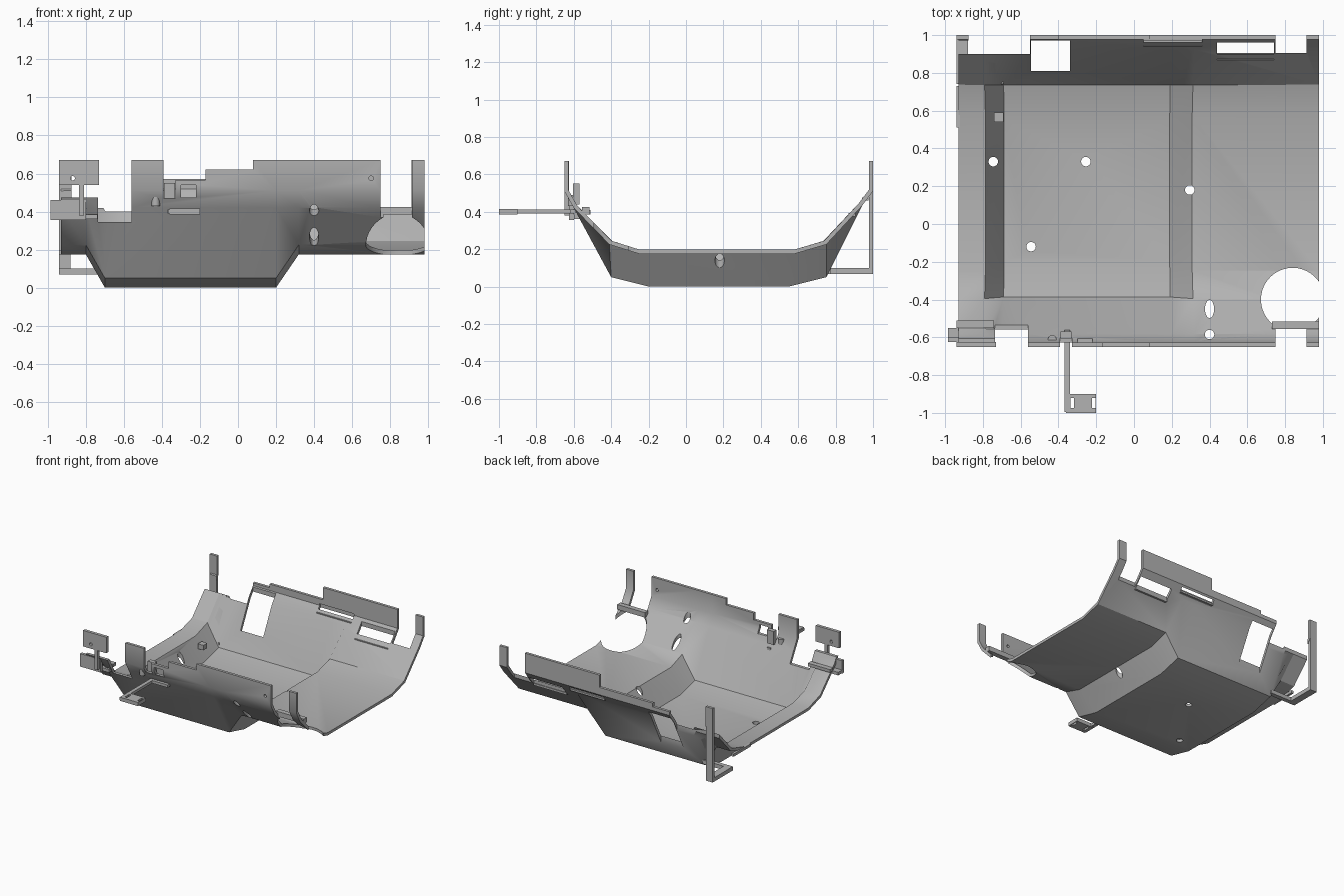
import bpy, bmesh, math
from mathutils import Matrix

cube = bpy.data.objects.get("Cube")
if cube:
    bpy.data.objects.remove(cube, do_unlink=True)

grey = bpy.data.materials.new("plain grey")
grey.use_nodes = True
COLOUR = (0.45, 0.45, 0.45, 1)
grey.diffuse_color = COLOUR
grey.node_tree.nodes["Principled BSDF"].inputs["Base Color"].default_value = COLOUR


def add_object(name, bm):
    mesh = bpy.data.meshes.new(name)
    bm.to_mesh(mesh)
    bm.free()
    mesh.materials.append(grey)
    obj = bpy.data.objects.new(name, mesh)
    bpy.context.collection.objects.link(obj)
    return obj


def box(name, x, y, z):
    bm = bmesh.new()
    size = Matrix.Diagonal((x[1] - x[0], y[1] - y[0], z[1] - z[0], 1))
    mid = Matrix.Translation([sum(r) / 2 for r in (x, y, z)])
    bmesh.ops.create_cube(bm, size=1, matrix=mid @ size)
    return add_object(name, bm)


def rod(name, centre, radius, depth, along_y=False, stretch=1):
    bm = bmesh.new()
    turn = Matrix.Rotation(math.pi / 2 if along_y else 0, 4, "X")
    mat = Matrix.Translation(centre) @ turn @ Matrix.Diagonal((1, stretch, 1, 1))
    bmesh.ops.create_cone(bm, cap_ends=True, segments=40, radius1=radius,
                          radius2=radius, depth=depth, matrix=mat)
    return add_object(name, bm)


def activate(obj):
    bpy.ops.object.select_all(action="DESELECT")
    obj.select_set(True)
    bpy.context.view_layer.objects.active = obj


def cut(obj, cutters):
    activate(obj)
    for c in cutters:
        c.hide_render = True
        m = obj.modifiers.new("cut", "BOOLEAN")
        m.operation, m.solver, m.object = "DIFFERENCE", "EXACT", c
        bpy.ops.object.modifier_apply(modifier=m.name)
        bpy.data.objects.remove(c, do_unlink=True)


# Tray shell: shallow and deep sections lofted along x
SHALLOW = [(-.65, .67), (-.65, .51), (-.6, .42), (-.41, .225), (-.25, .175),
           (.58, .175), (.75, .225), (.94, .43), (1, .51), (1, .67)]
DEEP = [(-.65, .67), (-.65, .51), (-.6, .42), (-.4, .05), (-.2, 0),
        (.55, 0), (.75, .05), (.94, .43), (1, .51), (1, .67)]
STATIONS = [(-.93, SHALLOW), (-.8, SHALLOW), (-.7, DEEP),
            (.2, DEEP), (.32, SHALLOW), (.98, SHALLOW)]
bm = bmesh.new()
rows = [[bm.verts.new((x, y, z)) for y, z in sec] for x, sec in STATIONS]
for a, b in zip(rows, rows[1:]):
    for i in range(len(a) - 1):
        bm.faces.new((a[i], a[i + 1], b[i + 1], b[i]))
bm.normal_update()
if sum(f.normal.z * f.calc_area() for f in bm.faces) > 0:
    bmesh.ops.reverse_faces(bm, faces=bm.faces[:])
tray = add_object("tray_shell", bm)
activate(tray)
solid = tray.modifiers.new("thickness", "SOLIDIFY")
solid.thickness, solid.offset, solid.use_even_offset = .022, -1, True
bpy.ops.object.modifier_apply(modifier=solid.name)

# Stepped rims, notches, windows and slots
FRONT, BACK = (-.7, -.6), (.95, 1.1)
cuts = [
    ((-.17, .08), FRONT, (.62, .8)),
    ((-.33, -.17), FRONT, (.565, .8)),
    ((-.392, -.328), FRONT, (.47, .8)),
    ((-.735, -.56), (-.7, -.5), (.345, .8)),
    ((-1, -.734), (-.7, -.5), (.475, .8)),
    ((.75, .914), (-.7, -.55), (.3, .8)),
    ((-.3, -.22), FRONT, (.475, .54)),
    ((.75, .912), (.905, 1.1), (.3, .8)),
    ((-.876, -.55), (.9, 1.1), (.2, .8)),
    ((-1, -.87), (.9, .972), (.2, .8)),
    ((-.4, .08), BACK, (.57, .8)),
    ((-.56, -.399), BACK, (.54, .8)),
    ((-.545, -.34), (.81, .972), (-.1, .6)),
    ((.44, .74), (.9, .962), (.2, .6)),
    ((.05, .36), (.96, .99), (.4, .53)),
]
cutters = [box("cutter", *c) for c in cuts]
# Wheel-like round opening, drain holes and wall holes
cutters.append(rod("cutter", (.84, -.4, .3), .168, .7))
for x, y in ((-.745, .33), (-.255, .33), (-.545, -.12), (.295, .18), (.4, -.585)):
    cutters.append(rod("cutter", (x, y, .2), .025, .7))
cutters.append(rod("cutter", (.4, -.45, .25), .024, .3, stretch=2))
cutters.append(rod("cutter", (.7, -.64, .575), .012, .1, along_y=True))
cut(tray, cutters)

# Front right hanging panel with stem, and its edge bracket
panel = box("front_panel", (-.94, -.73), (-.65, -.625), (.54, .67))
cut(panel, [rod("cutter", (-.87, -.64, .575), .012, .1, along_y=True)])
box("panel_stem", (-.835, -.81), (-.65, -.625), (.38, .55))
box("edge_bracket", (-.985, -.74), (-.6, -.55), (.36, .385))
box("edge_bracket_wall", (-.985, -.8), (-.625, -.6), (.355, .46))
box("edge_bracket_lip", (-.94, -.74), (-.55, -.51), (.385, .41))

# Forward arm with slotted end plate
box("arm", (-.368, -.338), (-.995, -.56), (.39, .412))
plate = box("arm_plate", (-.36, -.2), (-1, -.9), (.385, .415))
cut(plate, [box("cutter", (x, x + .018), (-.975, -.92), (.3, .5))
            for x in (-.335, -.222)])
box("arm_root", (-.39, -.33), (-.605, -.57), (.44, .55))
box("inner_shelf", (-.37, -.2), (-.62, -.59), (.39, .412))
rod("small_peg", (-.433, -.61, .46), .022, .06)

# Bar under the round opening
box("front_bar", (.73, .98), (-.555, -.515), (.385, .425))

# Back flanges next to the slots
box("back_flange_wide", (.44, .74), (.868, .905), (.375, .392))
box("back_flange_long", (.05, .36), (.94, .975), (.46, .475))

# Back right hanging post, with foot running in under the tray
box("corner_post", (-.94, -.88), (.978, 1), (.07, .67))
box("foot_rail", (-.94, -.88), (.74, 1), (.068, .1))
box("foot_cross_rail", (-.94, -.69), (.74, .775), (.068, .1))

# Small side clips
box("side_clip", (-.74, -.69), (.54, .59), (.12, .16))
box("edge_tab", (-.94, -.92), (.51, .73), (.175, .197))

for obj in bpy.context.scene.objects:
    if obj.type == "MESH" and grey.name in obj.data.materials:
        activate(obj)
        bpy.ops.object.shade_smooth_by_angle(angle=math.radians(30))
